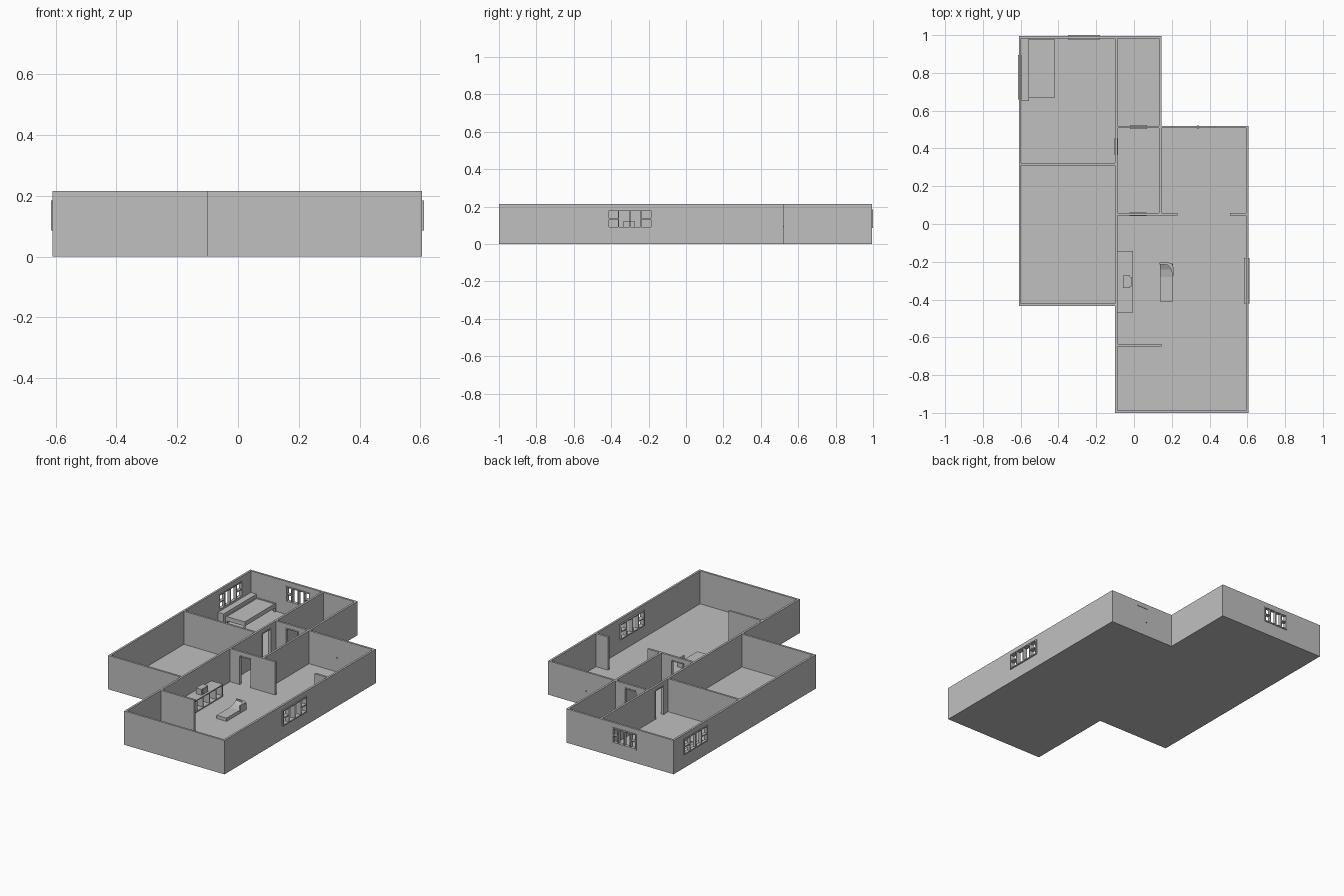
import bpy, bmesh
from mathutils import Vector

if "Cube" in bpy.data.objects:
    bpy.data.objects.remove(bpy.data.objects["Cube"])

grey = bpy.data.materials.new("plain_grey")
grey.diffuse_color = (0.53, 0.53, 0.53, 1)
grey.use_nodes = True
grey.node_tree.nodes["Principled BSDF"].inputs["Base Color"].default_value = grey.diffuse_color
H = 0.215      # wall height
T = 0.013      # wall thickness


def finish(name, bm):
    bmesh.ops.recalc_face_normals(bm, faces=bm.faces)
    me = bpy.data.meshes.new(name)
    bm.to_mesh(me)
    bm.free()
    me.materials.append(grey)
    ob = bpy.data.objects.new(name, me)
    bpy.context.collection.objects.link(ob)
    return ob


def boxes(name, *dims):
    """One object from boxes (x0, x1, y0, y1, z0, z1)."""
    bm = bmesh.new()
    for x0, x1, y0, y1, z0, z1 in dims:
        vs = bmesh.ops.create_cube(bm, size=1)["verts"]
        for v in vs:
            v.co = Vector((x1 if v.co.x > 0 else x0,
                           y1 if v.co.y > 0 else y0,
                           z1 if v.co.z > 0 else z0))
    return finish(name, bm)


def prism(name, pts, direction):
    bm = bmesh.new()
    f = bm.faces.new([bm.verts.new(p) for p in pts])
    r = bmesh.ops.extrude_face_region(bm, geom=[f], use_keep_orig=True)
    bmesh.ops.translate(bm, vec=direction,
                        verts=[g for g in r["geom"] if isinstance(g, bmesh.types.BMVert)])
    return finish(name, bm)


def wall(name, axis, at, a, b, holes=()):
    """Wall along an axis from a to b, its low side at 'at'; holes are (a, b, z0, z1)."""
    us = sorted({a, b, *[u for h in holes for u in h[:2]]})
    zs = sorted({0, H, *[z for h in holes for z in h[2:]]})
    place = (lambda u, z: (u, at, z)) if axis == "x" else (lambda u, z: (at, u, z))
    bm = bmesh.new()
    grid = {(u, z): bm.verts.new(place(u, z)) for u in us for z in zs}
    for u0, u1 in zip(us, us[1:]):
        for z0, z1 in zip(zs, zs[1:]):
            um, zm = (u0 + u1) / 2, (z0 + z1) / 2
            if not any(h[0] < um < h[1] and h[2] < zm < h[3] for h in holes):
                bm.faces.new([grid[u0, z0], grid[u1, z0], grid[u1, z1], grid[u0, z1]])
    bmesh.ops.delete(bm, geom=[v for v in bm.verts if not v.link_faces], context="VERTS")
    r = bmesh.ops.extrude_face_region(bm, geom=bm.faces[:], use_keep_orig=True)
    bmesh.ops.translate(bm, vec=(0, T, 0) if axis == "x" else (T, 0, 0),
                        verts=[g for g in r["geom"] if isinstance(g, bmesh.types.BMVert)])
    return finish(name, bm)


def bars(name, axis, lo, hi, rects):
    """Flat bars (a, b, z0, z1) running along an axis, with depth lo..hi."""
    boxes(name, *[(a, b, lo, hi, z0, z1) if axis == "x" else (lo, hi, a, b, z0, z1)
                  for a, b, z0, z1 in rects])


def window(name, axis, lo, hi, hole):
    a, b, z0, z1 = hole
    w, m, q = 0.007, 0.003, (b - a) / 4
    zm = (z0 + z1) / 2
    r = [(a, b, z0, z0 + w), (a, b, z1 - w, z1),
         (a, a + w, z0 + w, z1 - w), (b - w, b, z0 + w, z1 - w)]
    r += [(a + i * q - m, a + i * q + m, z0 + w, z1 - w) for i in (1, 2, 3)]
    r += [(a + w, a + q - m, zm - m, zm + m), (b - q + m, b - w, zm - m, zm + m)]
    bars(name, axis, lo, hi, r)


def door_frame(name, axis, at, hole):
    a, b, _, z = hole
    w = 0.006
    bars(name, axis, at - 0.003, at + T + 0.003,
         [(a, a + w, 0.005, z), (b - w, b, 0.005, z), (a + w, b - w, z - w, z)])


# openings
win_r, win_l = (-0.42, -0.18, 0.085, 0.185), (0.66, 0.895, 0.085, 0.185)
win_b = (-0.35, -0.18, 0.085, 0.185)
d_hall, d_bath = (-0.025, 0.065, 0, 0.19), (-0.02, 0.07, 0, 0.19)
d_bed, d_out = (0.365, 0.455, 0, 0.19), (0.33, 0.41, 0.005, 0.185)

# floor slab
prism("floor", [(-0.61, -0.433, 0), (-0.1, -0.433, 0), (-0.1, -1, 0), (0.605, -1, 0),
                (0.605, 0.52, 0), (0.145, 0.52, 0), (0.145, 0.995, 0), (-0.61, 0.995, 0)],
      (0, 0, 0.005))

# outer walls
wall("left_wall", "y", -0.61, -0.433, 0.995, [win_l])
wall("back_wall", "x", 0.982, -0.597, 0.145, [win_b])
wall("right_wall", "y", 0.592, -1, 0.52, [win_r])
wall("front_wall", "x", -1, -0.087, 0.592)
wall("left_front_wall", "x", -0.433, -0.597, -0.1)
wall("middle_back_wall", "x", 0.507, -0.087, 0.592, [d_bath, d_out])

# inner walls
wall("spine_wall", "y", -0.1, -1, 0.982, [d_bed])
wall("bedroom_wall", "x", 0.31, -0.597, -0.1)
wall("hall_front_wall", "x", 0.045, -0.087, 0.23, [d_hall])
wall("hall_side_wall", "y", 0.132, 0.058, 0.507)
wall("bath_side_wall", "y", 0.132, 0.52, 0.982)
wall("entry_stub_wall", "x", 0.045, 0.508, 0.592)
wall("kitchen_stub_wall", "x", -0.648, -0.087, 0.145)

# windows and doors
window("right_window", "y", 0.583, 0.612, win_r)
window("left_window", "y", -0.615, -0.595, win_l)
window("back_window", "x", 0.978, 1.0, win_b)
door_frame("hall_door_frame", "x", 0.045, d_hall)
door_frame("bath_door_frame", "x", 0.507, d_bath)
door_frame("bedroom_door_frame", "y", -0.1, d_bed)
boxes("outer_door", (0.33, 0.41, 0.510, 0.517, 0.005, 0.185))
boxes("door_handle", (0.337, 0.342, 0.504, 0.523, 0.09, 0.095))

# bed with frame, legs and a low headboard box
x0, x1, y0, y1 = -0.555, -0.42, 0.668, 0.98
boxes("bed_frame", (x0, x1, y0, y0 + 0.008, 0.03, 0.058), (x0, x1, y1 - 0.008, y1, 0.03, 0.058),
      (x0, x0 + 0.006, y0 + 0.008, y1 - 0.008, 0.03, 0.058),
      (x1 - 0.006, x1, y0 + 0.008, y1 - 0.008, 0.03, 0.058))
boxes("mattress", (x0 + 0.006, x1 - 0.006, y0 + 0.008, y1 - 0.008, 0.033, 0.055))
boxes("bed_legs", *[(x, x + 0.009, y, y + 0.009, 0.005, 0.03)
                    for x in (x0, x1 - 0.009) for y in (y0, y1 - 0.009)])
boxes("headboard_box", (-0.597, -0.557, 0.652, 0.982, 0.005, 0.078))

# open console with dividers and a small television
cy0, cy1, cx0, cx1 = -0.468, -0.143, -0.087, -0.005
boxes("console", (cx0, cx1, cy0, cy1, 0.076, 0.083), (cx0, cx1, cy0, cy1, 0.005, 0.012),
      *[(cx0, cx1 - 0.002, y, y + 0.006, 0.012, 0.076)
        for y in [cy0 + i * (cy1 - cy0 - 0.006) / 5 for i in range(6)]])
boxes("television", (-0.058, -0.02, -0.338, -0.272, 0.083, 0.12),
      (-0.02, -0.014, -0.33, -0.28, 0.087, 0.116))

# daybed: rising seat with a curved back rail
prism("daybed_seat", [(0.137, y, z) for y, z in
                      ((-0.41, 0.005), (-0.41, 0.026), (-0.28, 0.026), (-0.24, 0.034),
                       (-0.215, 0.046), (-0.21, 0.046), (-0.21, 0.005))], (0.07, 0, 0))
prism("daybed_back", [(x, y, 0.012) for x, y in
                      ((0.135, -0.205), (0.185, -0.205), (0.203, -0.213), (0.21, -0.235),
                       (0.21, -0.275), (0.203, -0.275), (0.198, -0.24), (0.18, -0.217),
                       (0.135, -0.213))], (0, 0, 0.042))
